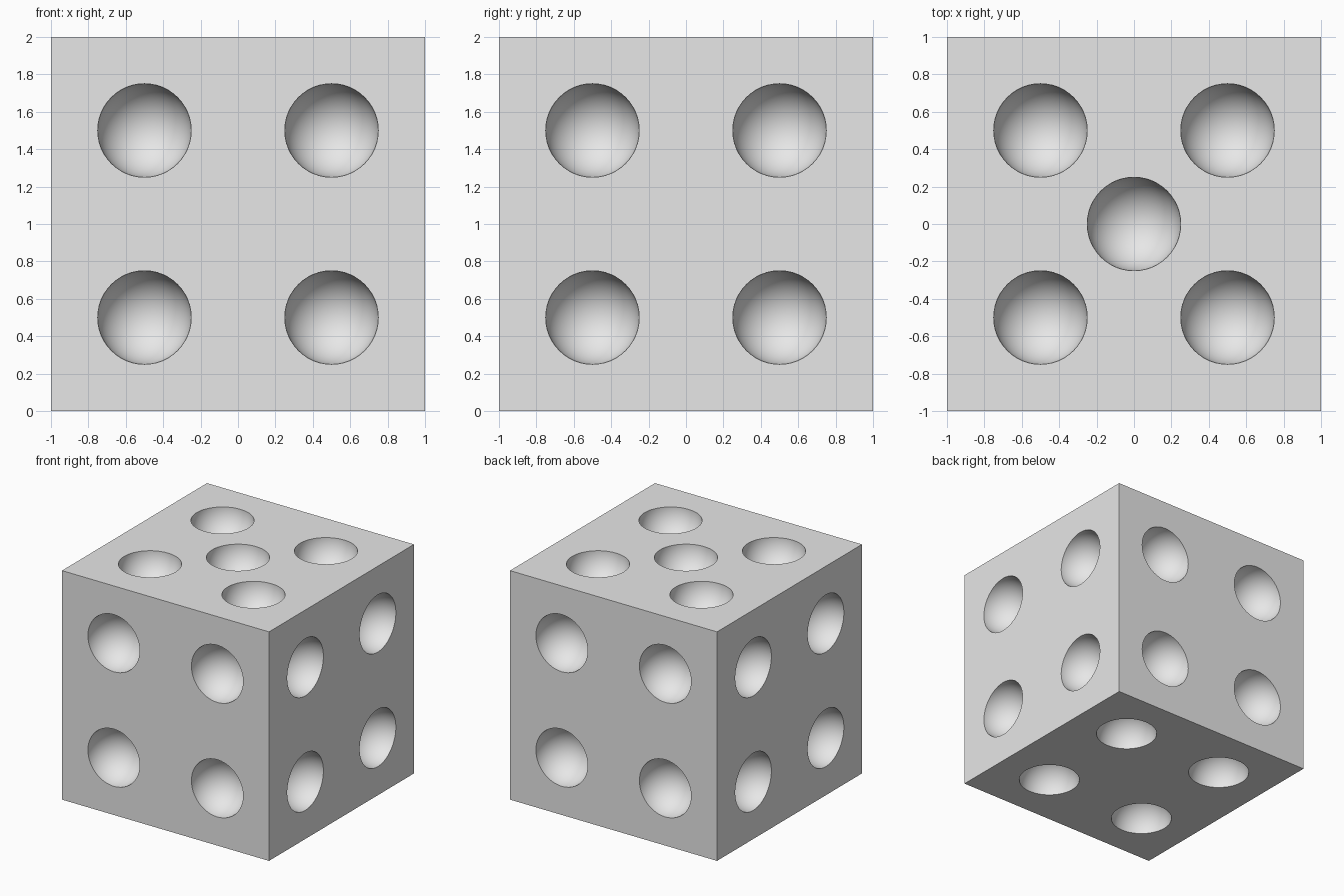
import bpy, bmesh, math
from mathutils import Matrix, Vector

old = bpy.data.objects.get("Cube")
if old:
    bpy.data.objects.remove(old, do_unlink=True)

HALF = 1.0      # half the block's side
RADIUS = 0.25   # hollow radius
OFFSET = 0.5    # hollow distance from the face centre
RINGS = 25      # odd, so the face plane crosses a straight band

grey = bpy.data.materials.new("light grey")
grey.use_nodes = True
colour = (0.8, 0.8, 0.8, 1)
grey.diffuse_color = colour
grey.node_tree.nodes["Principled BSDF"].inputs["Base Color"].default_value = colour


def make_object(name, bm):
    mesh = bpy.data.meshes.new(name)
    bm.to_mesh(mesh)
    bm.free()
    mesh.materials.append(grey)
    obj = bpy.data.objects.new(name, mesh)
    bpy.context.collection.objects.link(obj)
    return obj


# Solid block standing on the ground
bm = bmesh.new()
bmesh.ops.create_cube(bm, size=2 * HALF, matrix=Matrix.Translation((0, 0, HALF)))
block = make_object("dotted_block", bm)

# Spheres centred on the faces, with poles along each face's normal
bm = bmesh.new()
corners = [(u, v) for u in (-OFFSET, OFFSET) for v in (-OFFSET, OFFSET)]
for axis in range(3):
    for side in (-1, 1):
        normal = Vector((0, 0, 0))
        normal[axis] = side
        turn = normal.to_track_quat("Z", "Y").to_matrix().to_4x4()
        is_top = axis == 2 and side == 1
        for u, v in corners + ([(0, 0)] if is_top else []):
            place = Matrix.Translation((0, 0, HALF)) @ turn @ Matrix.Translation((u, v, HALF))
            bmesh.ops.create_uvsphere(
                bm, u_segments=48, v_segments=RINGS,
                radius=RADIUS / math.cos(math.pi / (2 * RINGS)), matrix=place)
cutter = make_object("hollow_cutter", bm)
cutter.hide_render = True

# Carve the hollows, then drop the cutter
carve = block.modifiers.new("hollows", "BOOLEAN")
carve.operation = "DIFFERENCE"
carve.solver = "EXACT"
carve.object = cutter
bpy.ops.object.select_all(action="DESELECT")
block.select_set(True)
bpy.context.view_layer.objects.active = block
bpy.ops.object.modifier_apply(modifier=carve.name)
bpy.data.objects.remove(cutter, do_unlink=True)

# Smooth hollows with crisp rims and block edges
bpy.ops.object.shade_smooth_by_angle(angle=math.radians(30))
